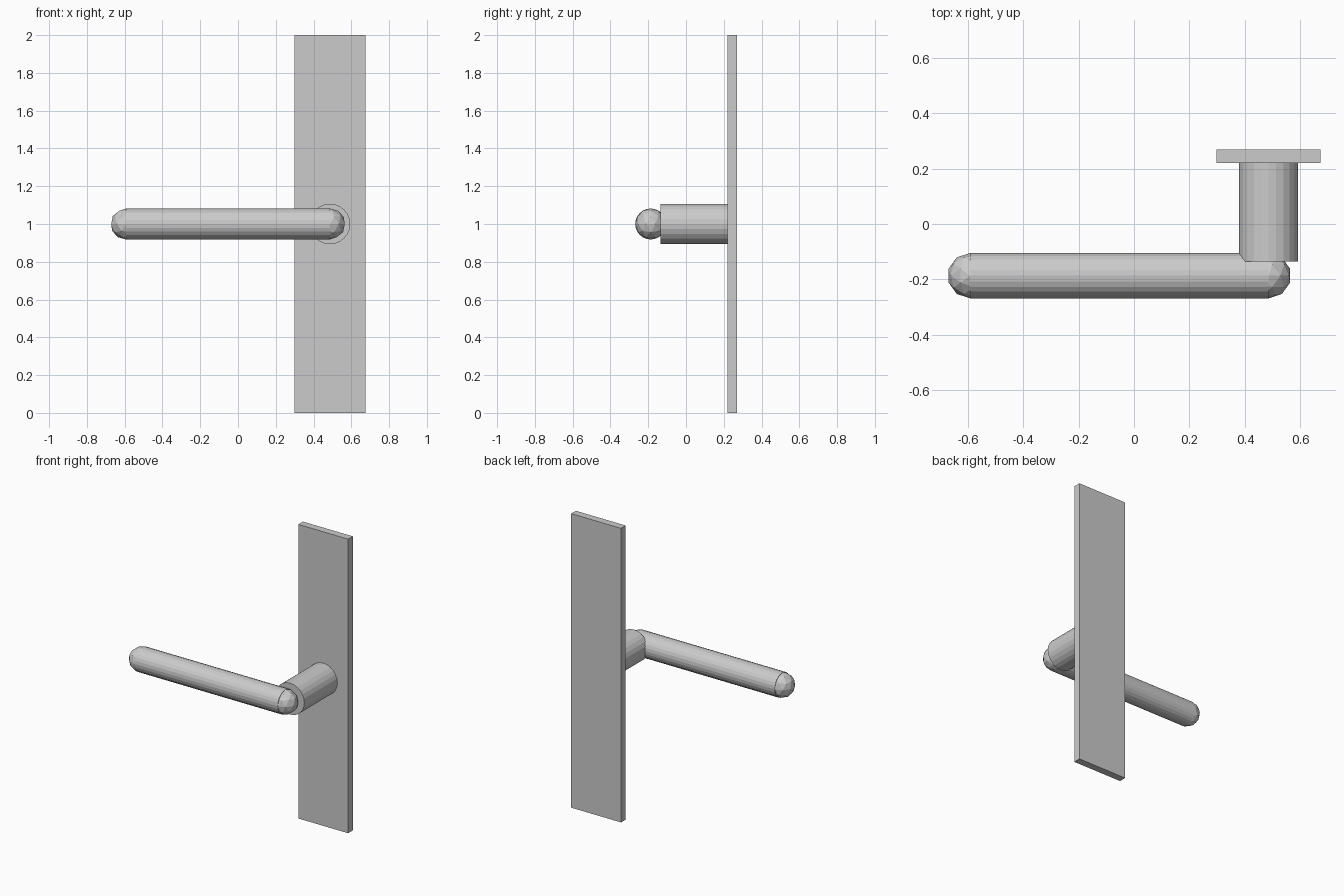
import bpy
from math import pi

if "Cube" in bpy.data.objects:
    bpy.data.objects.remove(bpy.data.objects["Cube"])

X, Z = 0.487, 1.0      # spindle axis
LY, LR = -0.187, 0.082  # lever axis depth and radius
LEFT = -0.593          # centre of the far rounded end


def cylinder(name, radius, length, loc, rot):
    bpy.ops.mesh.primitive_cylinder_add(vertices=24, radius=radius, depth=length,
                                        location=loc, rotation=rot)
    bpy.context.object.name = name


# Tall flat backplate
bpy.ops.mesh.primitive_cube_add(size=1, location=(X, 0.245, 1.0))
plate = bpy.context.object
plate.name = "backplate"
plate.scale = (0.375, 0.05, 2.0)
bpy.ops.object.transform_apply(location=False, rotation=False, scale=True)

# Neck projecting forward from the plate
cylinder("neck", 0.107, 0.357, (X, 0.0425, Z), (pi / 2, 0, 0))

# Horizontal lever
cylinder("lever", LR, X - LEFT, ((X + LEFT) / 2, LY, Z), (0, pi / 2, 0))

# Faceted rounded ends of the lever
for name, x in (("lever_tip", LEFT), ("lever_root", X)):
    bpy.ops.mesh.primitive_ico_sphere_add(subdivisions=2, radius=LR, location=(x, LY, Z))
    bpy.context.object.name = name
